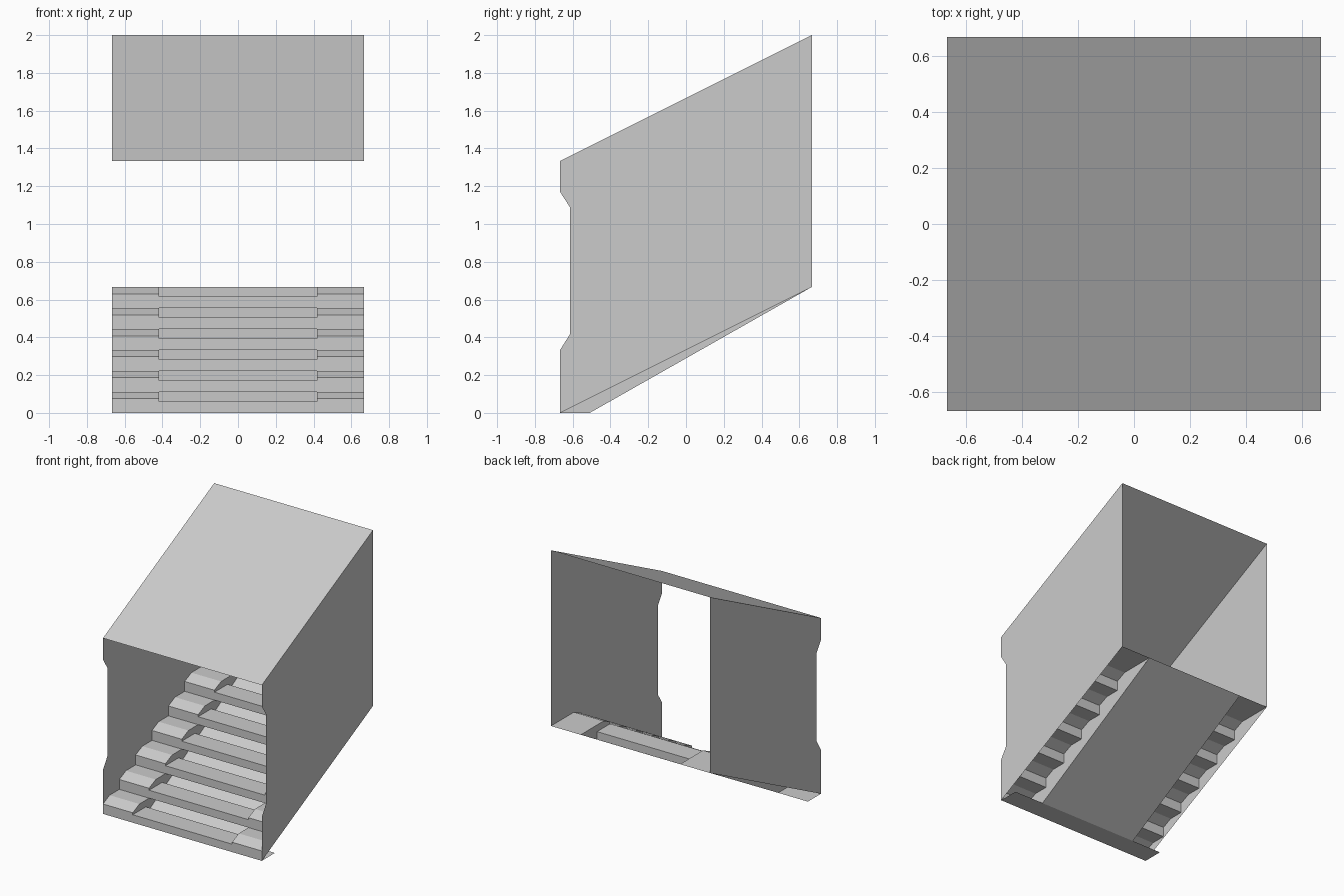
import bpy

cube = bpy.data.objects.get("Cube")
if cube:
    bpy.data.objects.remove(cube)

# One plain grey for the whole stairway
grey = bpy.data.materials.new("plain grey")
grey.use_nodes = True
grey.diffuse_color = (0.6, 0.6, 0.6, 1)
grey.node_tree.nodes["Principled BSDF"].inputs["Base Color"].default_value = (0.6, 0.6, 0.6, 1)

H = 2 / 3            # half width and half length
INNER = 0.417        # half width of the recessed middle
STEPS = 6
RISE = H / STEPS
RUN = 0.196
SLAB = 0.157         # depth of each middle tread
REACH = RUN + SLAB   # back end of the sloping underside, per step


def make_object(name, polygons):
    verts, faces = [], []
    for poly in polygons:
        faces.append(range(len(verts), len(verts) + len(poly)))
        verts.extend(poly)
    mesh = bpy.data.meshes.new(name)
    mesh.from_pydata(verts, [], [tuple(f) for f in faces])
    mesh.materials.append(grey)
    obj = bpy.data.objects.new(name, mesh)
    bpy.context.collection.objects.link(obj)
    return obj


def strip(profile, x0, x1):
    """Sweep an open (y, z) profile across x as a row of quads."""
    return [[(x0, *a), (x1, *a), (x1, *b), (x0, *b)]
            for a, b in zip(profile, profile[1:])]


def panel(profile, x):
    """Flat side panel from a (y, z) outline, facing away from the centre."""
    pts = [(x, y, z) for y, z in profile]
    return pts if x > 0 else pts[::-1]


# Side walls with a shallow notch in the front edge
wall = [(-H, 0), (H, H), (H, 2), (-H, 2 * H), (-H, 1.17),
        (-0.615, 1.09), (-0.615, 0.415), (-H, H / 2)]
for name, x in (("left_wall", H), ("right_wall", -H)):
    make_object(name, [panel(wall, x)])

# Sloping roof
make_object("roof", strip([(-H, 2 * H), (H, 2)], -H, H))

# Steps: bevelled outer ends, low middle treads and cheeks between them
ends = {"left": [], "right": []}
cheeks, treads = [], []
for k in range(STEPS):
    y, z = -H + RUN * k, RISE * k
    top = z + RISE
    last = k == STEPS - 1
    back = H if last else y + RUN
    outer = [(y, z), (y, z + 0.075), (y + 0.08, top), (back, top)]
    ends["left"] += strip(outer, INNER, H)
    ends["right"] += strip(outer, -H, -INNER)
    cheek = outer[:3] + [(y + REACH, top), (y + SLAB, z)]
    for x in (INNER, -INNER):
        cheeks.append(panel(cheek[::-1], -x)[::-1])
    low = z + 0.06
    treads += strip([(y, z), (y, low), (y + SLAB, low), (y + SLAB, z)], -INNER, INNER)

for side, polys in ends.items():
    make_object(side + "_step_ends", polys)
make_object("step_cheeks", cheeks)
make_object("middle_treads", treads)

# Sloping underside and the flat foot plate
make_object("underside", strip([(H, H), (-H + SLAB, 0)], -INNER, INNER))
make_object("foot_plate", strip([(-H + SLAB, 0), (-H, 0)], -H, H))
